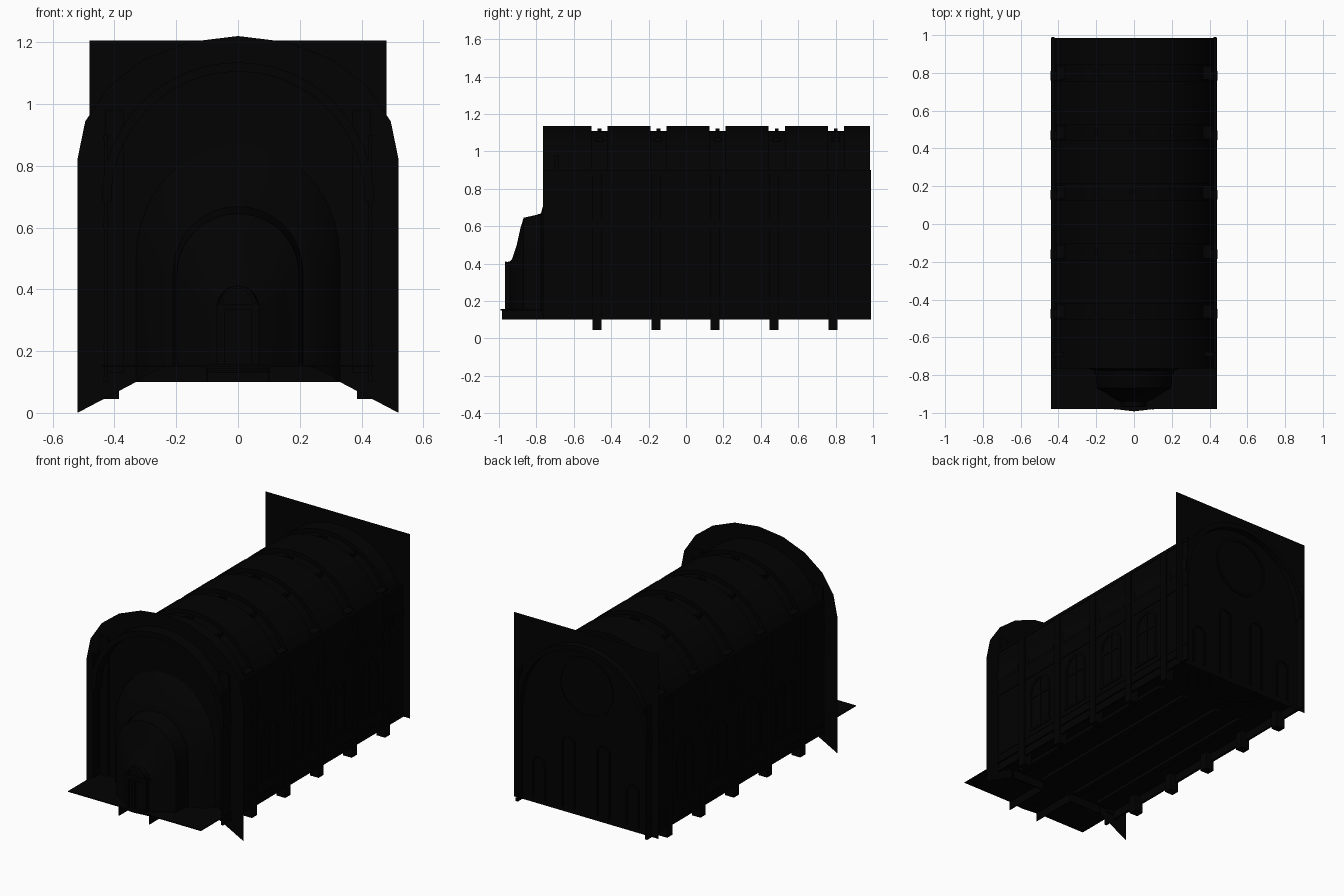
import bpy, bmesh, math

if "Cube" in bpy.data.objects:
    bpy.data.objects.remove(bpy.data.objects["Cube"])

dark = bpy.data.materials.new("dark_stone")
dark.diffuse_color = (0.0005, 0.0005, 0.0005, 1)
dark.use_nodes = True
dark.node_tree.nodes["Principled BSDF"].inputs["Base Color"].default_value = dark.diffuse_color


def finish(name, verts, faces, smooth=False):
    me = bpy.data.meshes.new(name)
    me.from_pydata(verts, [], faces)
    bm = bmesh.new()
    bm.from_mesh(me)
    bmesh.ops.recalc_face_normals(bm, faces=bm.faces)
    bm.to_mesh(me)
    bm.free()
    ob = bpy.data.objects.new(name, me)
    bpy.context.collection.objects.link(ob)
    me.materials.append(dark)
    if smooth:
        bpy.context.view_layer.objects.active = ob
        ob.select_set(True)
        bpy.ops.object.shade_smooth_by_angle(angle=math.radians(35))
        ob.select_set(False)
    return ob


def box(name, x0, x1, y0, y1, z0, z1):
    v = [(x, y, z) for x in (x0, x1) for y in (y0, y1) for z in (z0, z1)]
    f = [(0, 1, 3, 2), (4, 6, 7, 5), (0, 4, 5, 1), (2, 3, 7, 6), (0, 2, 6, 4), (1, 5, 7, 3)]
    return finish(name, v, f)


def prism(name, outline, z0, z1):
    n = len(outline)
    sides = [(i, (i + 1) % n, n + (i + 1) % n, n + i) for i in range(n)]
    return finish(name, [(x, y, z) for z in (z0, z1) for x, y in outline],
                  [tuple(range(n)), tuple(range(n, 2 * n))] + sides)


def arch(rx, spring, rz, zb, n=20):
    """Arch outline from left foot over the top to right foot, as (x, z)."""
    pts = [(-rx * math.cos(math.pi * i / n), spring + rz * math.sin(math.pi * i / n)) for i in range(n + 1)]
    return [(-rx, zb)] + pts + [(rx, zb)]


def loft(name, rings, smooth=True, cap_last=False, closed=False):
    """Skin equal-length rings of 3D points one after another."""
    n = len(rings[0])
    v = [p for r in rings for p in r]
    pairs = [(k, (k + 1) % len(rings)) for k in range(len(rings) - (0 if closed else 1))]
    f = [(a * n + i, a * n + i + 1, b * n + i + 1, b * n + i) for a, b in pairs for i in range(n - 1)]
    if cap_last:
        f.append(tuple(range(len(v) - n, len(v))))
    return finish(name, v, f, smooth)


def front(y, *a, n=20):
    return [(x, y, z) for x, z in arch(*a, n=n)]


def arch_frame(name, place, c, rx, z0, z1, w, d0, d1, n=14):
    """Raised arched moulding; place(u, d, z) maps it to a wall."""
    def ring(r, d, zb):
        return [place(c + x, d, z) for x, z in arch(r, z1 - rx, r, zb, n)]
    return loft(name, [ring(rx, d0, z0), ring(rx, d1, z0), ring(rx - w, d1, z0), ring(rx - w, d0, z0)])


# --- barrel vault: raised panels with recessed ribs between them
SPRING, R = 0.695, 0.44
Y0, Y1 = -0.765, 0.985
YB, YF = 0.945, -0.69      # back wall and front arch wall
rib_y = [-0.463 + 0.316 * i for i in range(5)]
pil_y = [-0.475 + 0.315 * i for i in range(5)]


def shell(name, ya, yb, ro, ri, zb=SPRING - 0.01):
    def ring(y, r):
        return front(y, r, SPRING, r, zb, n=24)
    loft(name, [ring(ya, ro), ring(yb, ro), ring(yb, ri), ring(ya, ri)], closed=True)


starts = [Y0] + [y + 0.043 for y in rib_y]
ends = [y - 0.043 for y in rib_y] + [Y1]
for a, b in zip(starts, ends):
    shell("vault_panel", a, b, R, R - 0.03)
for y in rib_y:
    shell("vault_rib", y - 0.045, y + 0.045, R - 0.025, R - 0.045)
    for x in (-0.015, 0.015):
        box("rib_boss", x - 0.008, x + 0.008, y - 0.01, y + 0.01, 1.09, 1.121)

# --- parts mirrored on both sides
for s in (-1, 1):
    def mbox(name, xa, xb, *rest):
        box(name, min(s * xa, s * xb), max(s * xa, s * xb), *rest)

    def on_side(u, d, z, s=s):
        return (s * d, u, z)

    # side walls, pillars, mouldings and windows
    mbox("side_wall", 0.422, 0.432, Y0, 0.99, 0.10, 0.90)
    for z0, z1 in ((0.10, 0.12), (0.205, 0.222), (0.595, 0.632), (0.88, 0.90)):
        mbox("wall_moulding", 0.43, 0.436, Y0, 0.99, z0, z1)
    for y, ry in zip(pil_y, rib_y):
        mbox("pillar", 0.385, 0.442, y - 0.024, y + 0.024, 0.045, 0.88)
        mbox("pillar_capital", 0.365, 0.41, ry - 0.035, ry + 0.035, 0.86, 0.90)
        mbox("rib_bracket", 0.19, 0.21, ry - 0.02, ry + 0.02, 1.03, 1.075)
    for i in range(4):
        c = (pil_y[i] + pil_y[i + 1]) / 2
        arch_frame("window_frame", on_side, c, 0.088, 0.25, 0.57, 0.016, 0.43, 0.437)
        mbox("window_mullion", 0.43, 0.436, c - 0.006, c + 0.006, 0.25, 0.56)
        mbox("window_transom", 0.43, 0.436, c - 0.08, c + 0.08, 0.445, 0.457)
        mbox("window_sill", 0.43, 0.438, c - 0.095, c + 0.095, 0.237, 0.252)
    # corner pilasters on the front arch wall
    mbox("front_pilaster", 0.37, 0.43, YF - 0.012, YF + 0.012, 0.13, 0.98)
    # door leaves, jambs and step cheeks
    mbox("door_jamb", 0.044, 0.066, -0.967, -0.93, 0.15, 0.335)
    mbox("door_leaf", 0.003, 0.042, -0.965, -0.95, 0.155, 0.33)
    for k in (0, 1):
        mbox("door_panel", 0.008 + 0.017 * k, 0.02 + 0.017 * k, -0.967, -0.96, 0.165, 0.32)
    for k in range(6):
        mbox("door_quoin", 0.05, 0.07, -0.968, -0.95, 0.165 + 0.028 * k, 0.183 + 0.028 * k)
    mbox("step_cheek", 0.098, 0.102, -0.985, YF, 0.10, 0.15)
    # foundation edge and floor runners
    mbox("front_foundation", 0.10, 0.32, YF - 0.004, YF + 0.004, 0.10, 0.155)
    for xa, xb in ((0.10, 0.14), (0.27, 0.31)):
        mbox("nave_runner", xa, xb, -0.65, 0.6, 0.13, 0.151)

# --- back wall plane with rose window and arched niches
finish("back_wall", [(-0.48, YB, 0.1), (0.48, YB, 0.1), (0.48, YB, 1.205), (-0.48, YB, 1.205)], [(0, 1, 2, 3)])


def on_back(u, d, z):
    return (u, d, z)


for c, r, z1 in ((-0.115, 0.045, 0.56), (0.115, 0.045, 0.56), (-0.31, 0.045, 0.38), (0.31, 0.045, 0.38)):
    arch_frame("back_niche", on_back, c, r, 0.13, z1, 0.01, YB, YB + 0.008)


def rose(r, y):
    return [(r * math.cos(math.tau * i / 32), y, 0.88 + r * math.sin(math.tau * i / 32)) for i in range(33)]


loft("rose_window_rim", [rose(0.18, YB), rose(0.18, YB + 0.006), rose(0.165, YB + 0.006), rose(0.165, YB)])

# --- thin front arch wall, wider than the hall, with a flared opening into the apse
loft("front_arch_wall", [front(YF, 0.52, 0.82, 0.40, 0.0, n=10), front(YF, 0.33, 0.5, 0.37, 0.1, n=10)], smooth=False)
loft("apse_flare", [front(YF, 0.33, 0.5, 0.37, 0.1), front(-0.735, 0.30, 0.48, 0.31, 0.12),
                    front(-0.767, 0.235, 0.465, 0.235, 0.15)])

# --- apse: stepped niche narrowing down to the door
steps = [(-0.767, 0.235, 0.70), (-0.775, 0.21, 0.668), (-0.80, 0.202, 0.66), (-0.868, 0.198, 0.645),
         (-0.885, 0.165, 0.59), (-0.905, 0.135, 0.50), (-0.93, 0.095, 0.425), (-0.94, 0.066, 0.412),
         (-0.961, 0.064, 0.408)]
loft("apse", [front(y, r, t - r, r, 0.15) for y, r, t in steps], cap_last=True)
arch_frame("apse_arch_trim", on_back, 0, 0.211, 0.155, 0.664, 0.015, -0.79, -0.775, n=20)

# --- door lintel and fanlight
box("door_lintel", -0.072, 0.072, -0.968, -0.93, 0.333, 0.353)
arch_frame("door_fanlight", on_back, 0, 0.058, 0.35, 0.412, 0.01, -0.96, -0.967)

# --- floor plate, front step and back dais
box("floor", -0.44, 0.44, -0.98, YB, 0.150, 0.155)
prism("door_step", [(-0.1, -0.98), (-0.05, -0.986), (0, -0.992), (0.05, -0.986), (0.1, -0.98), (0.1, -0.9), (-0.1, -0.9)],
      0.148, 0.156)
for r, z in ((0.30, 0.143), (0.24, 0.136), (0.18, 0.13)):
    prism("dais_step", [(r * math.cos(math.pi * i / 16), 0.94 - r * math.sin(math.pi * i / 16)) for i in range(17)],
          z, 0.152)
